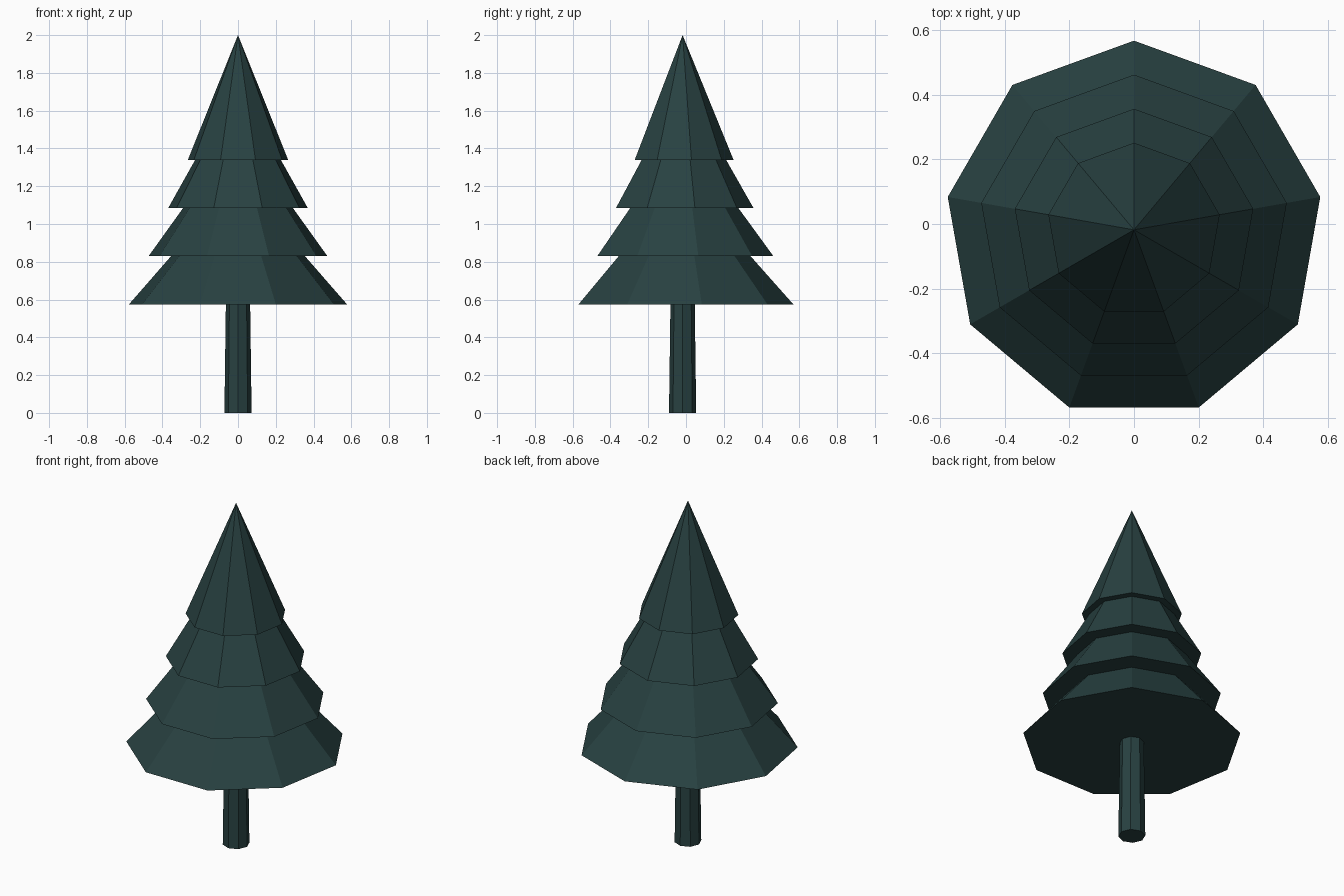
import bpy
import math

if "Cube" in bpy.data.objects:
    bpy.data.objects.remove(bpy.data.objects["Cube"])

CENTRE_Y = -0.018

green = bpy.data.materials.new("dark pine green")
green.diffuse_color = (0.021, 0.053, 0.053, 1)
green.use_nodes = True
green.node_tree.nodes["Principled BSDF"].inputs["Base Color"].default_value = green.diffuse_color


def cone(name, sides, r_bottom, r_top, z0, z1):
    """Flat-shaded closed cone with one corner pointing to +y."""
    verts = []
    rings = [(r_bottom, z0)] + ([(r_top, z1)] if r_top else [])
    for r, z in rings:
        for i in range(sides):
            a = math.pi / 2 + 2 * math.pi * i / sides
            verts.append((r * math.cos(a), CENTRE_Y + r * math.sin(a), z))
    faces = [tuple(reversed(range(sides)))]
    if r_top:
        faces.append(tuple(range(sides, 2 * sides)))
    else:
        verts.append((0, CENTRE_Y, z1))
    for i in range(sides):
        j = (i + 1) % sides
        faces.append((i, j, sides + j, sides + i) if r_top else (i, j, sides))
    mesh = bpy.data.meshes.new(name)
    mesh.from_pydata(verts, [], faces)
    mesh.materials.append(green)
    obj = bpy.data.objects.new(name, mesh)
    bpy.context.collection.objects.link(obj)
    return obj


# Trunk: slightly tapered octagon
cone("trunk", 8, 0.072, 0.064, 0.0, 0.6)

# Foliage: four nine-sided cones of equal height, narrowing upwards
for k in range(4):
    base = 0.575 + 0.255 * k
    cone(f"foliage_tier_{k + 1}", 9, 0.586 - 0.1055 * k, 0, base, base + 0.66)
